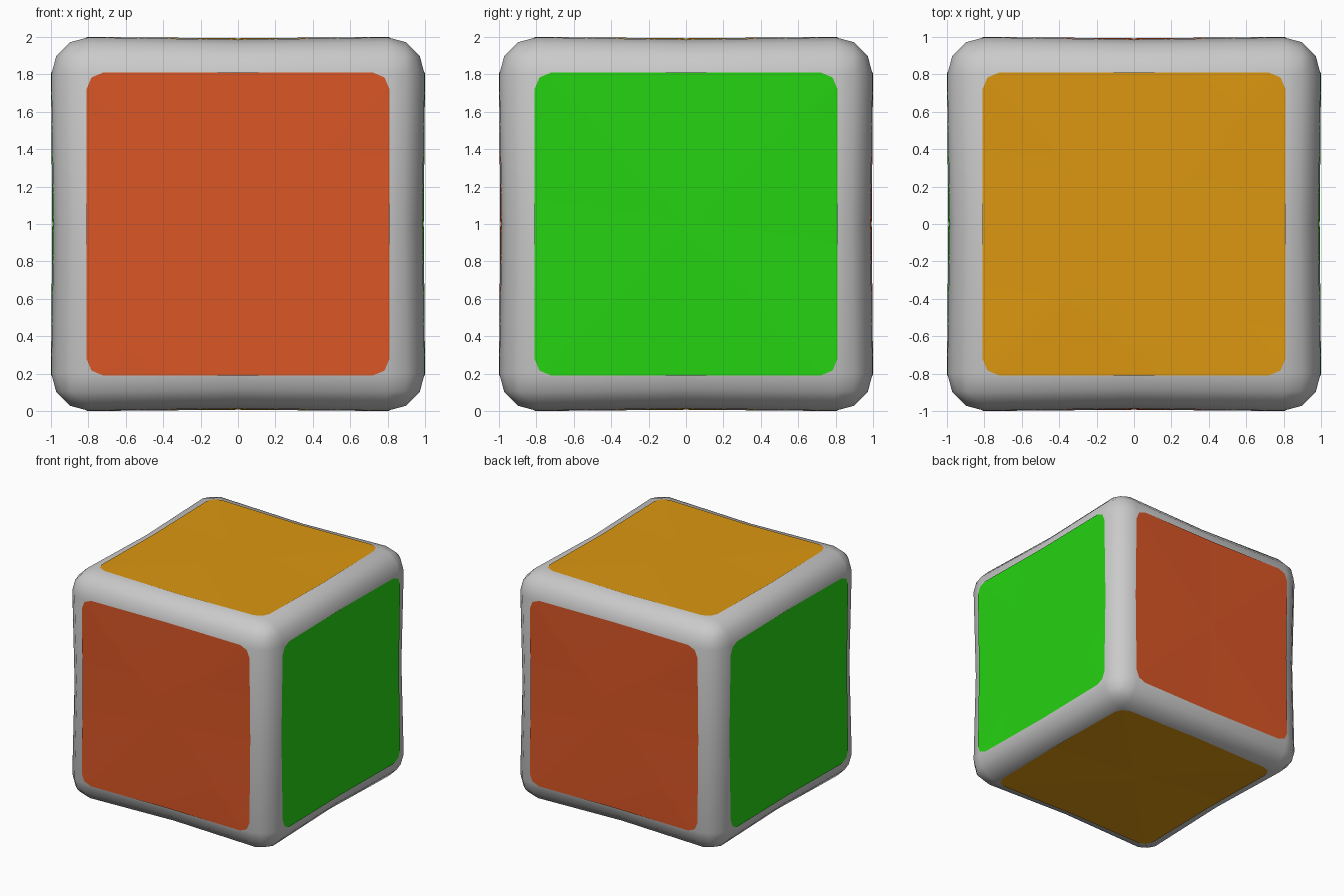
import bpy, bmesh, math
from mathutils import Vector

if "Cube" in bpy.data.objects:
    bpy.data.objects.remove(bpy.data.objects["Cube"])

HALF, FLAT = 0.998, 0.80      # half size of the body, half size of its flat sides


def material(name, rgb):
    m = bpy.data.materials.new(name)
    lin = [((c / 255 + 0.055) / 1.055) ** 2.4 for c in rgb]
    m.diffuse_color = (*lin, 1)
    m.use_nodes = True
    m.node_tree.nodes["Principled BSDF"].inputs["Base Color"].default_value = m.diffuse_color
    return m


def dip(u, v):
    """Slight hollow of a side: corners are highest, edge middles lowest."""
    a, b = sorted((min(abs(u), FLAT), min(abs(v), FLAT)))
    return 0.007 * (1 - a / FLAT) + 0.006 * (b - a) / FLAT


def finish(bm, name, mat):
    bmesh.ops.translate(bm, verts=bm.verts, vec=(0, 0, 1))
    me = bpy.data.meshes.new(name)
    bm.to_mesh(me)
    bm.free()
    me.materials.append(mat)
    ob = bpy.data.objects.new(name, me)
    bpy.context.collection.objects.link(ob)
    bpy.context.view_layer.objects.active = ob
    bpy.ops.object.select_all(action='DESELECT')
    ob.select_set(True)
    bpy.ops.object.shade_smooth_by_angle(angle=math.radians(40))


# Rounded grey body
bm = bmesh.new()
bmesh.ops.create_cube(bm, size=2 * HALF)
bmesh.ops.bevel(bm, geom=bm.edges[:], offset=HALF - FLAT, segments=3,
                profile=0.5, affect='EDGES')
bmesh.ops.poke(bm, faces=[f for f in bm.faces if f.calc_area() > 1])
for axis in range(3):
    n = Vector((0, 0, 0))
    n[axis] = 1
    bmesh.ops.bisect_plane(bm, geom=bm.verts[:] + bm.edges[:] + bm.faces[:],
                           plane_co=(0, 0, 0), plane_no=n)
for v in bm.verts:
    old = v.co.copy()
    for i in range(3):
        if abs(old[i]) > 0.75:
            v.co[i] -= math.copysign(dip(old[i - 1], old[i - 2]), old[i])
finish(bm, "rounded_body", material("light grey", (202, 202, 202)))


# Coloured panels with rounded corners, one pair per axis
def outline(half=0.81, r=0.09):
    pts = []
    for k in range(4):
        q = k * math.pi / 2
        pts.append((half * math.cos(q), half * math.sin(q)))
        cx = math.copysign(half - r, math.cos(q + math.pi / 4))
        cy = math.copysign(half - r, math.sin(q + math.pi / 4))
        for s in range(3):
            t = q + s * math.pi / 4
            pts.append((cx + r * math.cos(t), cy + r * math.sin(t)))
    return pts


def panel(name, axis, sign, mat):
    bm = bmesh.new()

    def vert(u, v):
        co = [0, 0, 0]
        co[axis] = sign * (HALF + 0.002 - dip(u, v))
        co[(axis + 1) % 3], co[(axis + 2) % 3] = u, v * sign
        return bm.verts.new(co)

    centre = vert(0, 0)
    ring = [vert(*p) for p in outline()]
    for i, v in enumerate(ring):
        bm.faces.new((centre, v, ring[(i + 1) % len(ring)]))
    finish(bm, name, mat)


green = material("green", (37, 211, 17))
red = material("orange red", (218, 86, 38))
amber = material("amber", (220, 151, 16))
for axis, names, mat in ((0, ("left_panel", "right_panel"), green),
                         (1, ("front_panel", "back_panel"), red),
                         (2, ("bottom_panel", "top_panel"), amber)):
    for name, sign in zip(names, (-1, 1)):
        panel(name, axis, sign, mat)
